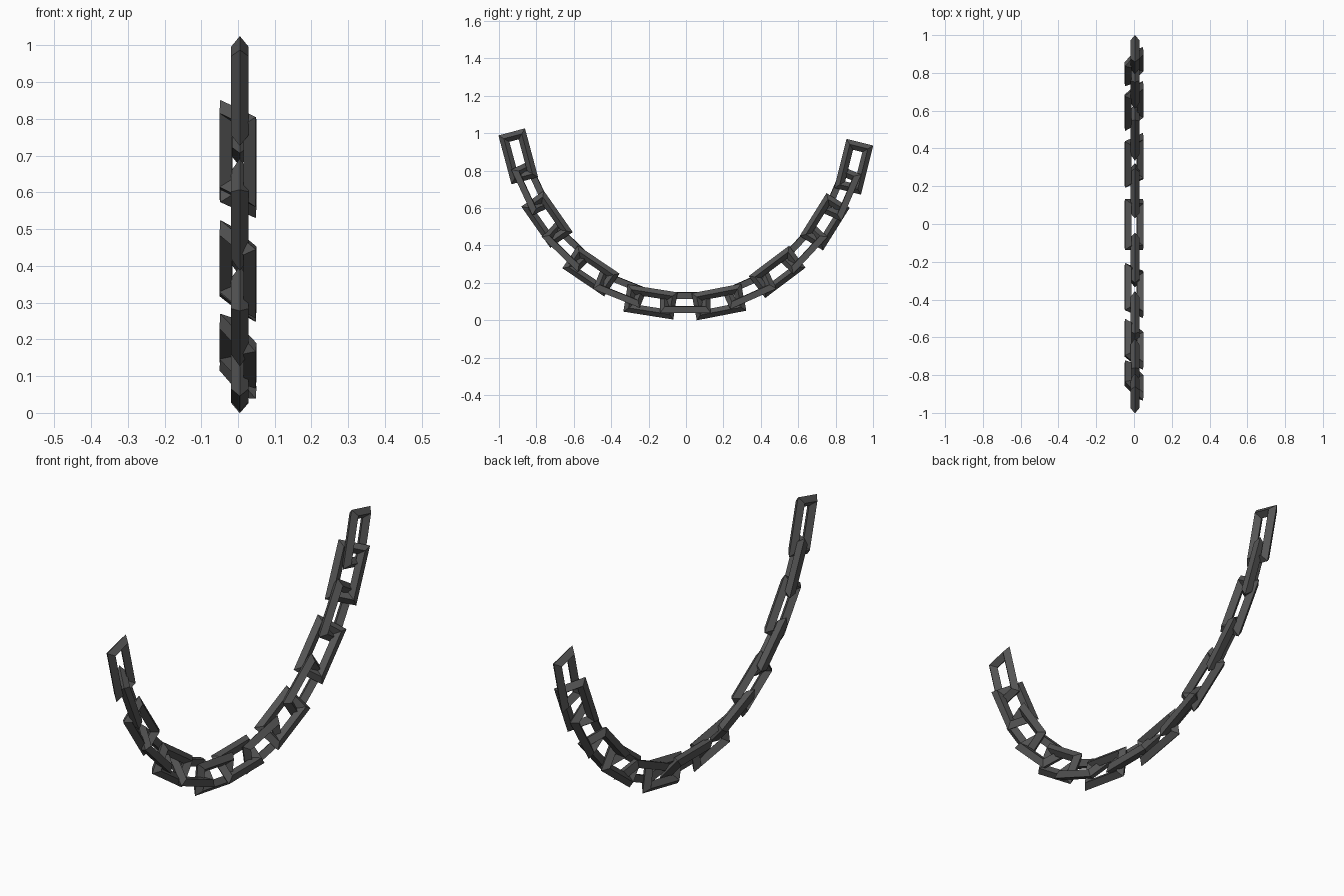
import bpy
from math import radians, sin, cos
from mathutils import Vector, Matrix

if "Cube" in bpy.data.objects:
    bpy.data.objects.remove(bpy.data.objects["Cube"])

HALF_LEN, HALF_WID, R = 0.111, 0.0495, 0.024   # centre-line half sizes, bar half-diagonal
TWIST = radians(41)

# One rectangular link: diamond-section bar with mitred corners (long axis = local X)
verts, faces = [], []
for sx, sy in ((1, 1), (-1, 1), (-1, -1), (1, -1)):
    for out, up in ((R, 0), (0, R), (-R, 0), (0, -R)):
        verts.append((sx * (HALF_LEN + out), sy * (HALF_WID + out), up))
for c in range(4):
    n = (c + 1) % 4
    for k in range(4):
        m = (k + 1) % 4
        faces.append((c * 4 + k, n * 4 + k, n * 4 + m, c * 4 + m))
link_mesh = bpy.data.meshes.new("chain_link")
link_mesh.from_pydata(verts, [], faces)
link_mesh.update()

iron = bpy.data.materials.new("dark_iron")
iron.diffuse_color = (0.09, 0.09, 0.09, 1)
iron.use_nodes = True
iron.node_tree.nodes["Principled BSDF"].inputs["Base Color"].default_value = iron.diffuse_color
link_mesh.materials.append(iron)

# Link centres along the hanging curve: y, z, slope in degrees
path = [(-0.897, 0.880, -75), (-0.828, 0.710, -65), (-0.743, 0.543, -55),
        (-0.637, 0.395, -44), (-0.508, 0.267, -34), (-0.352, 0.172, -22),
        (-0.190, 0.101, -9), (-0.003, 0.098, 0), (0.176, 0.101, 11),
        (0.337, 0.168, 24), (0.487, 0.262, 37), (0.625, 0.388, 47),
        (0.742, 0.530, 58), (0.833, 0.680, 67), (0.897, 0.824, 76)]

# Odd links lie in the curve plane, even ones are twisted about the chain direction
for i, (y, z, deg) in enumerate(path):
    a = radians(deg)
    t = TWIST if i % 2 else 0
    along = Vector((0, cos(a), sin(a)))
    inward = Vector((0, -sin(a), cos(a)))
    wide = inward * cos(t) - Vector((1, 0, 0)) * sin(t)
    rot = Matrix((along, wide, along.cross(wide))).transposed().to_4x4()
    link = bpy.data.objects.new(f"chain_link_{i + 1}", link_mesh)
    x = 0 if i % 2 else 0.005
    link.matrix_world = Matrix.Translation((x, y, z - 0.004)) @ rot
    bpy.context.collection.objects.link(link)
